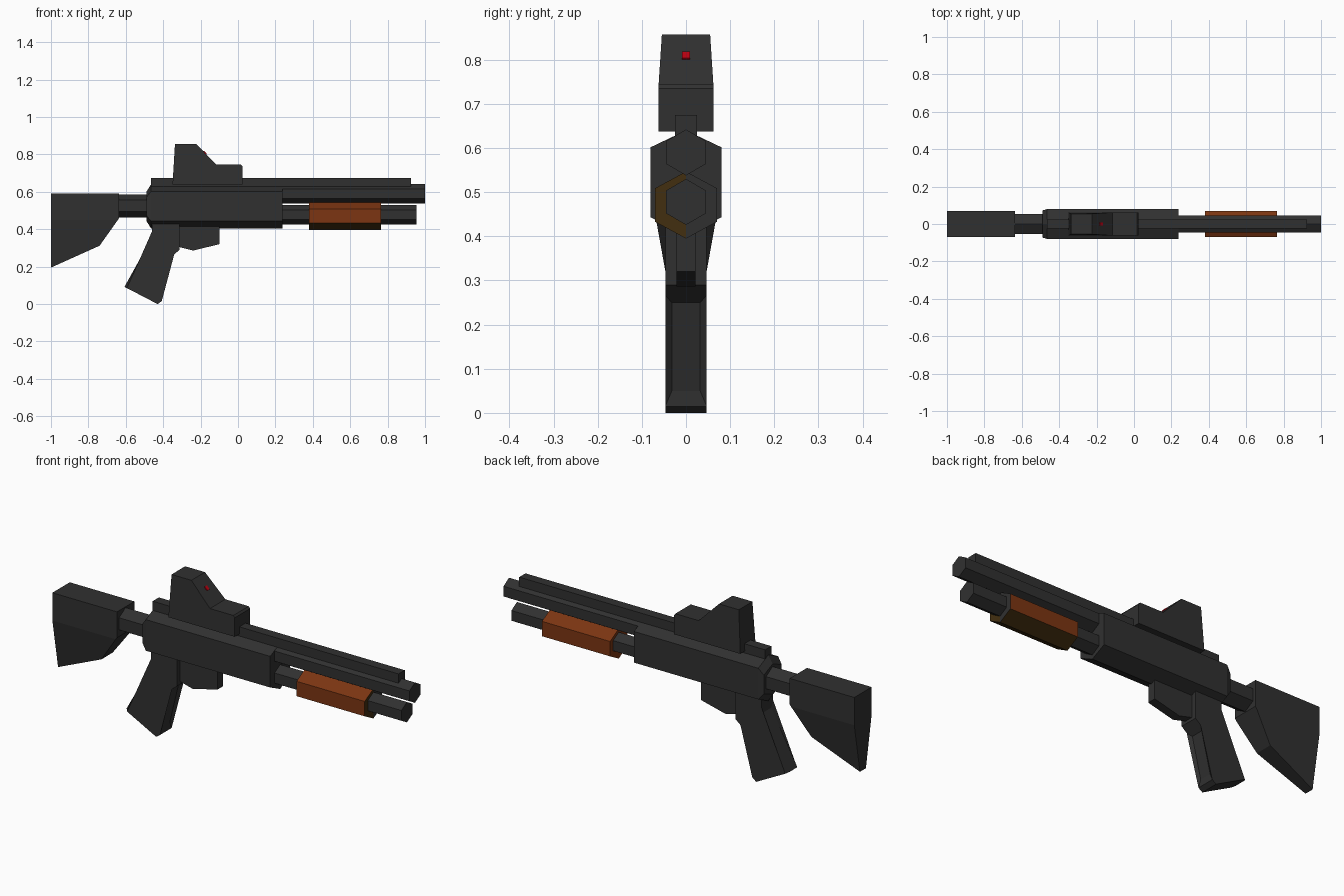
import bpy, bmesh, math

if "Cube" in bpy.data.objects:
    bpy.data.objects.remove(bpy.data.objects["Cube"])


def material(name, r, g, b):
    m = bpy.data.materials.new(name)
    m.diffuse_color = (r, g, b, 1)
    m.use_nodes = True
    m.node_tree.nodes["Principled BSDF"].inputs["Base Color"].default_value = m.diffuse_color
    return m


GUNMETAL = material("dark gunmetal", 0.03, 0.03, 0.03)
ORANGE = material("burnt orange wood", 0.20, 0.036, 0.006)
BROWN = material("dark brown wood", 0.055, 0.028, 0.005)
RED = material("red dot", 0.5, 0.0, 0.005)


def finish(name, bm, *mats):
    bmesh.ops.recalc_face_normals(bm, faces=bm.faces[:])
    me = bpy.data.meshes.new(name)
    bm.to_mesh(me)
    bm.free()
    for m in mats:
        me.materials.append(m)
    ob = bpy.data.objects.new(name, me)
    bpy.context.collection.objects.link(ob)
    return ob


def hexagon(half_w, z0, z1, rise):
    """Upright hexagon section with pointed top and bottom."""
    return [(0, z1), (half_w, z1 - rise), (half_w, z0 + rise),
            (0, z0), (-half_w, z0 + rise), (-half_w, z1 - rise)]


def loft_x(sections, split_caps=False):
    """Skin matching (x, section) rings along x and cap the ends."""
    bm = bmesh.new()
    rings = [[bm.verts.new((x, y, z)) for y, z in sec] for x, sec in sections]
    n = len(rings[0])
    for a, b in zip(rings, rings[1:]):
        for i in range(n):
            j = (i + 1) % n
            bm.faces.new((a[i], a[j], b[j], b[i]))
    for ring in (rings[0], rings[-1]):
        if split_caps:  # left and right halves
            bm.faces.new(ring[:n // 2 + 1])
            bm.faces.new(ring[n // 2:] + ring[:1])
        else:
            bm.faces.new(ring)
    return bm


def side_profile(points, width):
    """Symmetric solid from an xz outline; width(x, z) is the half thickness."""
    bm = bmesh.new()
    a = [bm.verts.new((x, -width(x, z), z)) for x, z in points]
    b = [bm.verts.new((x, width(x, z), z)) for x, z in points]
    n = len(points)
    bm.faces.new(a)
    bm.faces.new(b)
    for i in range(n):
        j = (i + 1) % n
        bm.faces.new((a[i], a[j], b[j], b[i]))
    return bm


# barrel, magazine tube and stock tube
for name, x0, x1, zc, r in (("barrel", 0.0, 1.0, 0.59, 0.052),
                            ("magazine_tube", 0.0, 0.955, 0.478, 0.052),
                            ("stock_tube", -0.66, -0.47, 0.525, 0.062)):
    sec = hexagon(r * 0.866, zc - r, zc + r, r / 2)
    finish(name, loft_x([(x0, sec), (x1, sec)]), GUNMETAL)

# receiver with a chamfered rear end
body = hexagon(0.08, 0.405, 0.64, 0.038)
rear = hexagon(0.072, 0.445, 0.60, 0.03)
finish("receiver", loft_x([(-0.49, rear), (-0.465, body), (0.238, body)]), GUNMETAL)

# top rail
rail = [(-0.025, 0.61), (0.025, 0.61), (0.025, 0.675), (-0.025, 0.675)]
finish("top_rail", loft_x([(-0.465, rail), (0.925, rail)]), GUNMETAL)

# pump grip: orange sides, brown underside and near half of the muzzle end
pump = hexagon(0.07, 0.395, 0.547, 0.038)
bm = loft_x([(0.38, pump), (0.765, pump)], split_caps=True)
bmesh.ops.recalc_face_normals(bm, faces=bm.faces[:])
bm.normal_update()
for f in bm.faces:
    if f.normal.x > 0.9:
        f.material_index = 2 if f.calc_center_median().y > 0 else 1
    elif f.normal.z < -0.3:
        f.material_index = 1
finish("pump_grip", bm, ORANGE, BROWN, GUNMETAL)

# shoulder stock, thinning towards its lower tip
stock = side_profile(
    [(-1, 0.592), (-0.635, 0.592), (-0.635, 0.46), (-0.74, 0.312), (-1, 0.195)],
    lambda x, z: 0.07)
bmesh.ops.bisect_plane(stock, geom=stock.verts[:] + stock.edges[:] + stock.faces[:],
                       plane_co=(0, 0, 0.45), plane_no=(0, 0, 1))
for v in stock.verts:
    w = 0.07 - max(0, 0.45 - v.co.z) * 0.18
    v.co.y = math.copysign(w, v.co.y)
finish("shoulder_stock", stock, GUNMETAL)

# pistol grip with softened long edges
grip = side_profile(
    [(-0.46, 0.43), (-0.46, 0.357), (-0.607, 0.092), (-0.43, 0.0), (-0.408, 0.015),
     (-0.408, 0.05), (-0.36, 0.25), (-0.312, 0.29), (-0.312, 0.43)],
    lambda x, z: 0.047)
long_edges = [e for e in grip.edges
              if abs(e.verts[0].co.y - e.verts[1].co.y) < 1e-5
              and 0.15 < abs(e.verts[0].co.z - e.verts[1].co.z)]
bmesh.ops.bevel(grip, geom=long_edges, offset=0.015, segments=1, affect='EDGES')
finish("pistol_grip", grip, GUNMETAL)

# trigger housing
finish("trigger_housing", side_profile(
    [(-0.315, 0.43), (-0.315, 0.305), (-0.24, 0.286), (-0.10, 0.32), (-0.10, 0.43)],
    lambda x, z: 0.022), GUNMETAL)

# optical sight, slightly narrower at the top
finish("sight", side_profile(
    [(-0.35, 0.638), (-0.337, 0.857), (-0.225, 0.857), (-0.115, 0.745),
     (0.017, 0.745), (0.025, 0.735), (0.025, 0.638)],
    lambda x, z: 0.062 - max(0, z - 0.745) * 0.065), GUNMETAL)

# red dot plate on the sloped sight window
finish("sight_dot", side_profile(
    [(-0.186, 0.814), (-0.182, 0.819), (-0.167, 0.804), (-0.171, 0.799)],
    lambda x, z: 0.009), RED)
